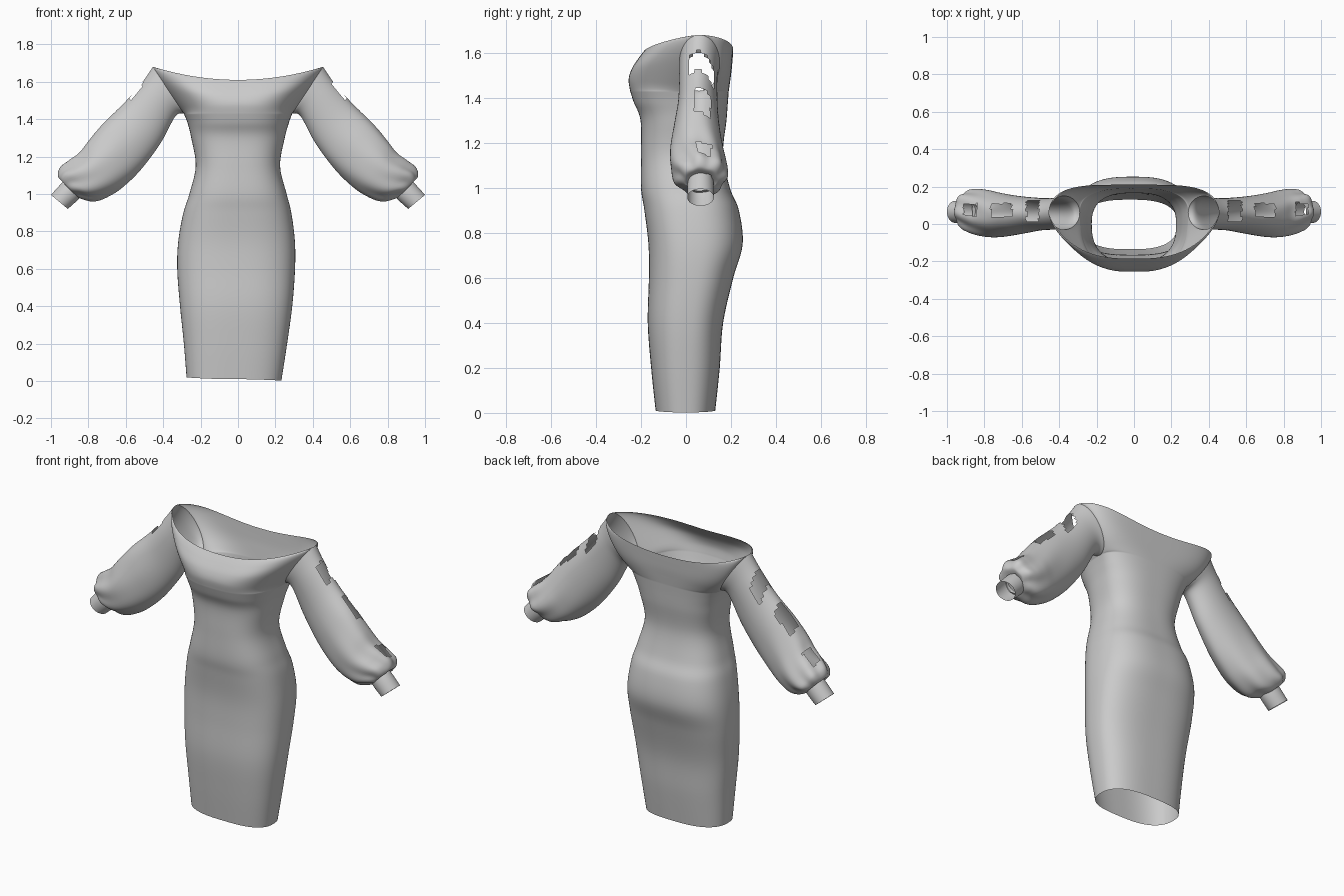
import bpy, bmesh
from math import sin, cos, pi

if "Cube" in bpy.data.objects:
    bpy.data.objects.remove(bpy.data.objects["Cube"])

HALF = 32   # levels between armpit and shoulder tip (half a sleeve ring)
M = 24      # points from centre to side on each body panel


def spline(rows, k):
    """Catmull-Rom resampling of a list of tuples."""
    out = []
    for i in range(len(rows) - 1):
        p0, p1 = rows[max(i - 1, 0)], rows[i]
        p2, p3 = rows[i + 1], rows[min(i + 2, len(rows) - 1)]
        for j in range(k):
            t = j / k
            out.append(tuple(
                0.5 * (2*b + (c - a)*t + (2*a - 5*b + 4*c - d)*t*t + (3*b - a - 3*c + d)*t**3)
                for a, b, c, d in zip(p0, p1, p2, p3)))
    return out + [tuple(rows[-1])]


def add_grid(bm, rows, closed=False, skip=None):
    vs = [[bm.verts.new(p) for p in r] for r in rows]
    n = len(rows[0])
    for i in range(len(rows) - 1):
        for j in range(n if closed else n - 1):
            q = [vs[i][j], vs[i][(j+1) % n], vs[i+1][(j+1) % n], vs[i+1][j]]
            if skip and skip(j, sum((v.co for v in q), q[0].co * 0) / 4):
                continue
            bm.faces.new(q)


def finish(bm, name):
    bmesh.ops.remove_doubles(bm, verts=bm.verts, dist=0.0004)
    loose = [v for v in bm.verts if not v.link_faces]
    bmesh.ops.delete(bm, geom=loose, context='VERTS')
    bmesh.ops.recalc_face_normals(bm, faces=bm.faces)
    me = bpy.data.meshes.new(name)
    bm.to_mesh(me)
    bm.free()
    ob = bpy.data.objects.new(name, me)
    bpy.context.collection.objects.link(ob)
    bpy.ops.object.select_all(action='DESELECT')
    ob.select_set(True)
    bpy.context.view_layer.objects.active = ob
    bpy.ops.object.shade_smooth_by_angle(angle=1.0)
    return ob


# Sleeve sections: top x, top z, bottom x, bottom z, front y, back y, fold depth
SLEEVE = [
    (0.455, 1.68, 0.290, 1.430, -0.030, 0.150, 0),
    (0.510, 1.60, 0.335, 1.415, -0.030, 0.140, 0),
    (0.610, 1.485, 0.415, 1.27, -0.035, 0.140, 0),
    (0.720, 1.380, 0.520, 1.13, -0.055, 0.150, 0.005),
    (0.800, 1.285, 0.620, 1.035, -0.070, 0.165, 0.012),
    (0.850, 1.220, 0.700, 0.985, -0.070, 0.178, 0.025),
    (0.905, 1.175, 0.770, 0.962, -0.058, 0.182, 0.045),
    (0.950, 1.135, 0.830, 0.972, -0.035, 0.175, 0.06),
    (0.960, 1.090, 0.862, 0.985, -0.010, 0.145, 0.04),
    (0.925, 1.060, 0.858, 0.985, 0.010, 0.120, 0),
]
CUFF = [
    (0.920, 1.080, 0.835, 0.995, 0.010, 0.122, 0),
    (0.955, 1.045, 0.860, 0.965, 0.006, 0.124, 0),
    (1.000, 0.995, 0.910, 0.920, 0.006, 0.124, 0),
]


def section_point(s, th, side):
    tx, tz, bx, bz, yf, yb, fold = s
    r = 1 + fold * sin(7*th + 14*tx)
    c = cos(th) * r / 2
    return (side * ((tx + bx)/2 + (tx - bx)*c), (yf + yb)/2 - (yb - yf)/2*r*sin(th),
            (tz + bz)/2 + (tz - bz)*c)


# Gown body below the armpits: z, left x, right x, side y, front y, back y
LOWER = [
    (0.010, -0.275, 0.232, 0.00, -0.135, 0.130),
    (0.200, -0.290, 0.262, 0.00, -0.155, 0.150),
    (0.400, -0.310, 0.290, 0.01, -0.170, 0.165),
    (0.600, -0.325, 0.305, 0.03, -0.165, 0.210),
    (0.750, -0.319, 0.304, 0.03, -0.167, 0.252),
    (0.900, -0.292, 0.285, 0.02, -0.185, 0.235),
    (1.000, -0.260, 0.260, 0.01, -0.200, 0.195),
    (1.150, -0.226, 0.225, 0.00, -0.200, 0.165),
    (1.300, -0.250, 0.250, 0.02, -0.202, 0.180),
    (1.380, -0.270, 0.272, 0.045, -0.232, 0.186),
    (1.430, -0.290, 0.290, 0.06, -0.248, 0.190),
]
# Bodice up to the neckline: centre z, front y, back y, front curve a b, back curve a b
UPPER = [
    (1.430, -0.248, 0.190, 2.8, 0.40, 2.8, 0.40),
    (1.480, -0.255, 0.197, 3.2, 0.70, 3.5, 0.60),
    (1.525, -0.243, 0.203, 3.5, 0.95, 4.5, 0.70),
    (1.570, -0.215, 0.207, 3.0, 0.90, 5.0, 0.65),
    (1.610, -0.185, 0.210, 2.8, 0.75, 5.0, 0.60),
]


def panel(left, right, zc, yc, a, b):
    """One front or back curve running from the left to the right side point."""
    pts = []
    for i in range(-M, M + 1):
        s = sin(pi/2 * i / M)
        end = right if s > 0 else left
        k = max(0.0, 1 - abs(s)**a)**b
        x = (left[0] + right[0])/2 + (right[0] - left[0])/2*s
        pts.append((x, end[1] + (yc - end[1])*k, zc + (end[2] - zc)*s*s))
    return pts


bm = bmesh.new()
front, back = [], []
for z, xl, xr, sy, yf, yb in spline(LOWER, 6):
    tilt = 0.035 * max(0, 1 - z/0.4)      # slightly slanted hem
    l, r = (xl, sy, z - tilt*xl), (xr, sy, z - tilt*xr)
    front.append(panel(l, r, z, yf, 2.8, 0.40))
    back.append(panel(l, r, z, yb, 2.8, 0.40))
for i, (z, yf, yb, a, b, c, d) in enumerate(spline(UPPER, HALF // 4)):
    th = pi * (1 - i/HALF)
    front.append(panel(section_point(SLEEVE[0], th, -1), section_point(SLEEVE[0], th, 1), z, yf, a, b))
    back.append(panel(section_point(SLEEVE[0], -th, -1), section_point(SLEEVE[0], -th, 1), z, yb, c, d))
add_grid(bm, front)
add_grid(bm, back)
finish(bm, "gown_body")

# Cut-outs along the top of each sleeve: x range, y range
HOLES = {
    1: [(0.505, 0.575, 0.015, 0.125), (0.645, 0.755, 0.038, 0.108), (0.865, 0.93, 0.05, 0.112)],
    -1: [(0.51, 0.575, 0.015, 0.125), (0.655, 0.765, 0.038, 0.108), (0.84, 0.91, 0.045, 0.108)],
}


def loft(name, sections, k, side, holes=()):
    bm = bmesh.new()
    n = 2 * HALF
    rows = [[section_point(s, 2*pi*j/n, side) for j in range(n)] for s in spline(sections, k)]

    def in_hole(j, c):
        return cos(2*pi*(j + 0.5)/n) > 0.3 and any(
            x0 < abs(c.x) < x1 and y0 < c.y < y1 for x0, x1, y0, y1 in holes)
    add_grid(bm, rows, True, in_hole)
    finish(bm, name)


# Puffed sleeves and fitted cuffs
for label, side in (("right", 1), ("left", -1)):
    loft(label + "_sleeve", SLEEVE, 8, side, HOLES[side])
    loft(label + "_cuff", CUFF, 3, side)
